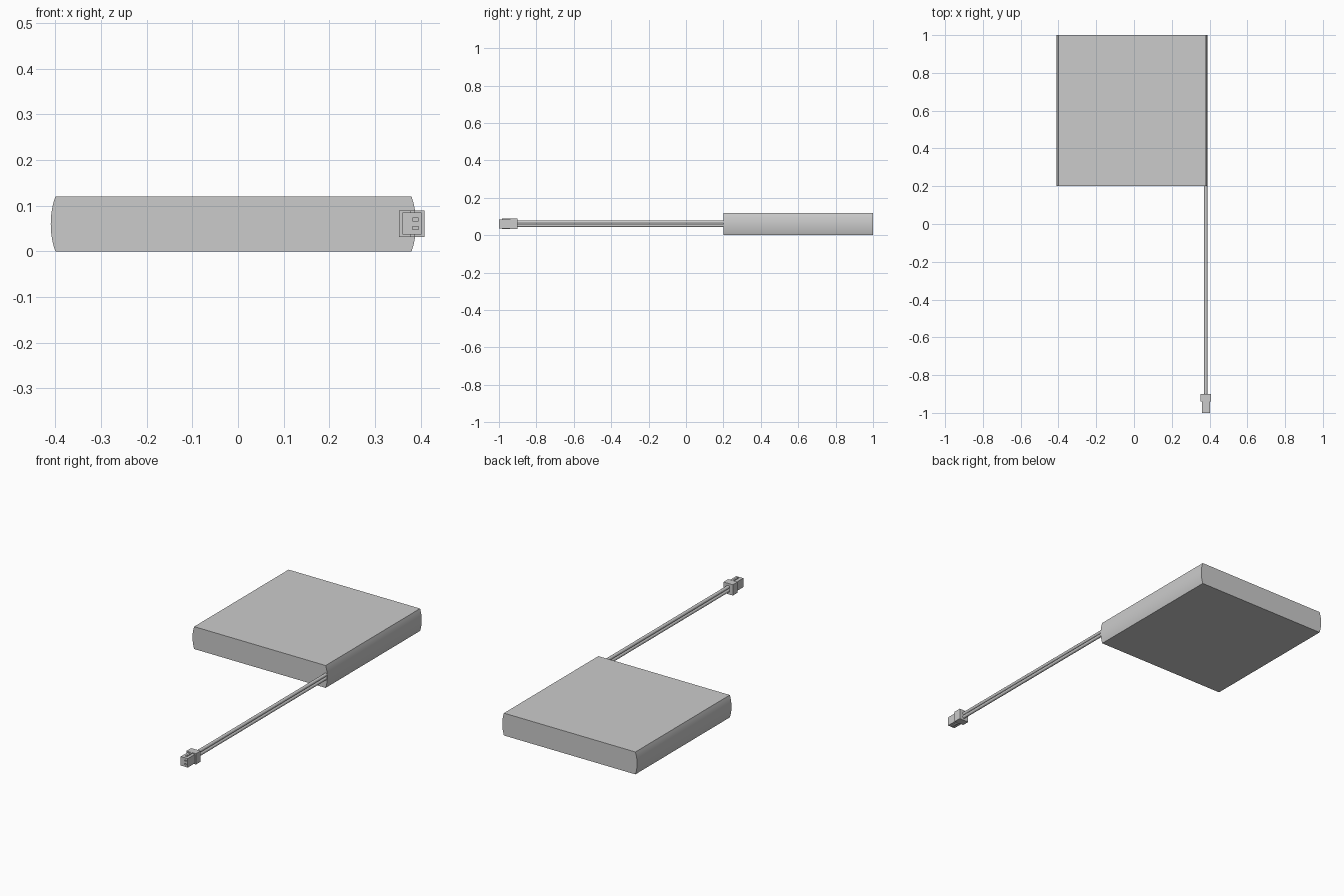
import bpy, bmesh, math
from mathutils import Vector

cube = bpy.data.objects.get("Cube")
if cube:
    bpy.data.objects.remove(cube, do_unlink=True)

grey = bpy.data.materials.new("light grey")
grey.use_nodes = True
grey.diffuse_color = (0.6, 0.6, 0.6, 1)
bsdf = next(n for n in grey.node_tree.nodes if n.type == 'BSDF_PRINCIPLED')
bsdf.inputs["Base Color"].default_value = (0.6, 0.6, 0.6, 1)


def finish(name, bm, smooth=False):
    bmesh.ops.recalc_face_normals(bm, faces=bm.faces)
    mesh = bpy.data.meshes.new(name)
    bm.to_mesh(mesh)
    bm.free()
    obj = bpy.data.objects.new(name, mesh)
    mesh.materials.append(grey)
    bpy.context.collection.objects.link(obj)
    if smooth:
        bpy.ops.object.select_all(action='DESELECT')
        obj.select_set(True)
        bpy.context.view_layer.objects.active = obj
        bpy.ops.object.shade_smooth_by_angle(angle=math.radians(25))
    return obj


def extrude(name, outline, y0, y1, smooth=False):
    """Extrude an x-z outline along y."""
    bm = bmesh.new()
    face = bm.faces.new([bm.verts.new((x, y0, z)) for x, z in outline])
    side = bmesh.ops.extrude_face_region(bm, geom=[face])["geom"]
    moved = [v for v in side if isinstance(v, bmesh.types.BMVert)]
    bmesh.ops.translate(bm, verts=moved, vec=(0, y1 - y0, 0))
    return finish(name, bm, smooth)


def box(name, x0, x1, y0, y1, z0, z1):
    return extrude(name, [(x0, z0), (x1, z0), (x1, z1), (x0, z1)], y0, y1)


# Flat battery pouch with gently bowed long sides
H, BULGE, STEPS = 0.12, 0.01, 12
radius = (H * H / 4 + BULGE * BULGE) / (2 * BULGE)
half = math.asin(H / 2 / radius)
arc = []
for i in range(STEPS + 1):
    a = half * (2 * i / STEPS - 1)
    arc.append((radius * math.cos(a) - radius + BULGE, H / 2 + radius * math.sin(a)))
outline = [(0.38 + dx, z) for dx, z in arc] + [(-0.40 - dx, z) for dx, z in reversed(arc)]
extrude("battery_body", outline, 0.2, 1.0, True)

# Pair of round wires, stacked one above the other
WX, WIRE_R = 0.38, 0.0088
for name, z in (("lower_wire", 0.052), ("upper_wire", 0.0705)):
    ring = [(WX + WIRE_R * math.cos(math.tau * i / 20),
             z + WIRE_R * math.sin(math.tau * i / 20)) for i in range(20)]
    extrude(name, ring, -0.91, 0.21, True)

# Connector: wide rear collar, narrow nose with two contact sockets, guide ribs
box("connector_collar", 0.352, 0.408, -0.94, -0.90, 0.032, 0.09)
nose = box("connector_nose", 0.36, 0.402, -1.0, -0.935, 0.037, 0.085)
for name, z in (("lower_socket_cutter", 0.051), ("upper_socket_cutter", 0.070)):
    cutter = box(name, 0.382, 0.395, -1.02, -0.95, z - 0.003, z + 0.003)
    cutter.hide_render = True
    cutter.hide_set(True)
    mod = nose.modifiers.new(name, 'BOOLEAN')
    mod.object, mod.solver = cutter, 'EXACT'
for name, z0, z1 in (("lower_rib", 0.032, 0.04), ("upper_rib", 0.082, 0.09)):
    box(name, 0.378, 0.387, -0.985, -0.935, z0, z1)
